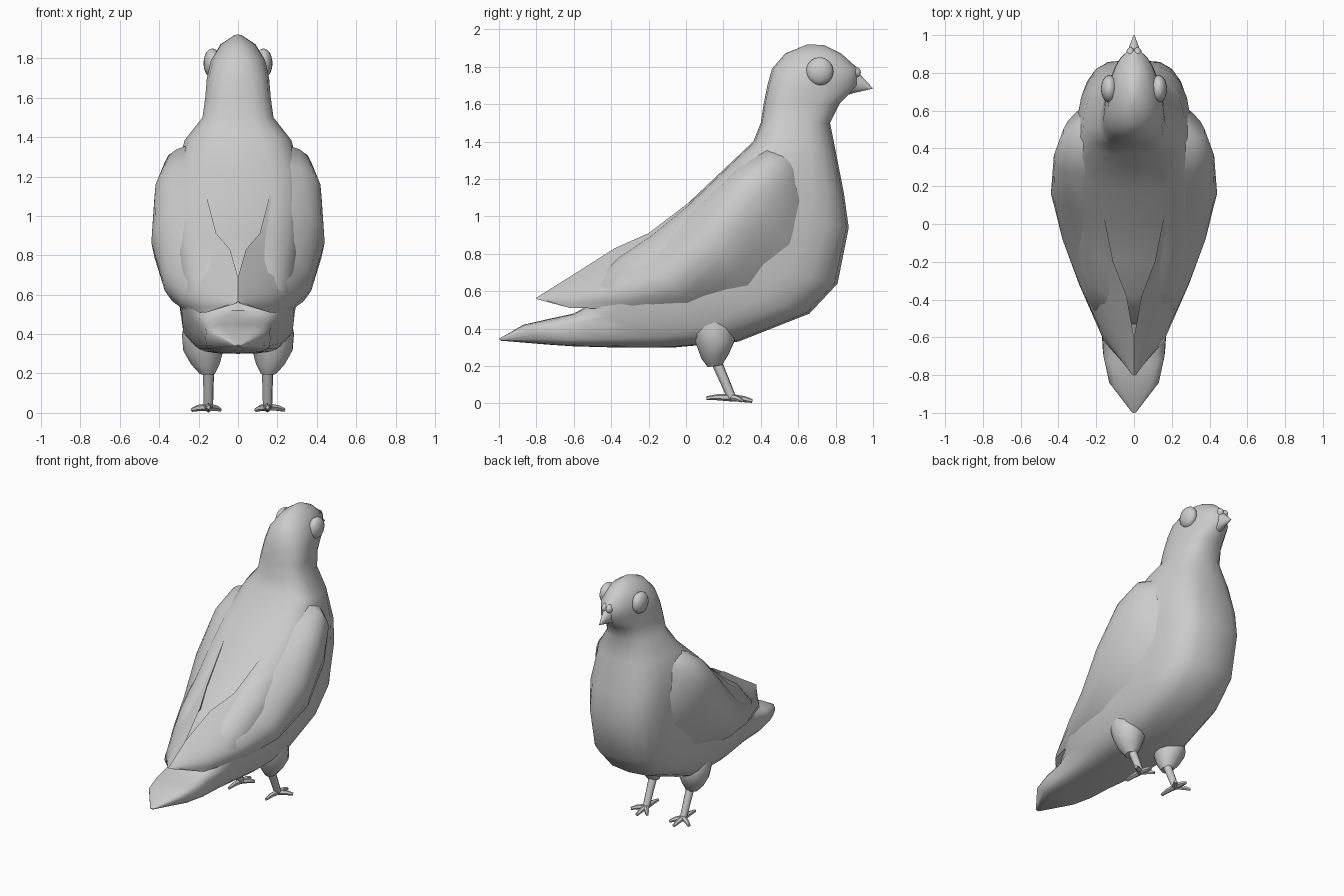
import bpy, bmesh, math
from mathutils import Vector

default = bpy.data.objects.get("Cube")
if default:
    bpy.data.objects.remove(default, do_unlink=True)

# One plumage colour for the whole bird
grey = bpy.data.materials.new("plain grey")
grey.use_nodes = True
colour = (0.6, 0.6, 0.6, 1)
grey.diffuse_color = colour
grey.node_tree.nodes["Principled BSDF"].inputs["Base Color"].default_value = colour


def finish(name, bm, angle=45):
    """Turn a bmesh into a named, shaded object."""
    bmesh.ops.recalc_face_normals(bm, faces=bm.faces)
    mesh = bpy.data.meshes.new(name)
    bm.to_mesh(mesh)
    bm.free()
    mesh.materials.append(grey)
    obj = bpy.data.objects.new(name, mesh)
    bpy.context.collection.objects.link(obj)
    bpy.ops.object.select_all(action="DESELECT")
    obj.select_set(True)
    bpy.context.view_layer.objects.active = obj
    bpy.ops.object.shade_smooth_by_angle(angle=math.radians(angle))
    return obj


def skin(bm, rings):
    """Bridge a series of closed rings and cap both ends."""
    loops = [[bm.verts.new(p) for p in ring] for ring in rings]
    for a, b in zip(loops, loops[1:]):
        count = len(a)
        for i in range(count):
            j = (i + 1) % count
            bm.faces.new((a[i], a[j], b[j], b[i]))
    bm.faces.new(loops[0])
    bm.faces.new(loops[-1])


def oval(back, front, width, power, taper=0, count=20):
    """Boxy oval from a back to a front point; taper narrows it toward the front."""
    back, front = Vector((0, *back)), Vector((0, *front))
    middle, reach = (back + front) / 2, (front - back) / 2
    ring = []
    for i in range(count):
        t = math.tau * i / count
        c, s = (math.copysign(abs(f(t)) ** (2 / power), f(t)) for f in (math.cos, math.sin))
        ring.append(middle + reach * c + Vector((width * s * (1 - taper * c), 0, 0)))
    return ring


def limb(bm, points, radii, count=8):
    """Tapered tube through a few points."""
    points = [Vector(p) for p in points]
    axis = (points[-1] - points[0]).normalized()
    u = axis.cross(Vector((1, 0.2, 0.1))).normalized()
    v = axis.cross(u)
    angles = [math.tau * i / count for i in range(count)]
    skin(bm, [[p + (u * math.cos(t) + v * math.sin(t)) * r for t in angles]
              for p, r in zip(points, radii)])


def ball(bm, centre, size):
    """Stretched sphere."""
    made = bmesh.ops.create_uvsphere(bm, u_segments=20, v_segments=12, radius=1)
    for vert in made["verts"]:
        vert.co = Vector(centre) + Vector(size) * vert.co


# Head, neck, body and tail: back point, front point, half width, squareness, taper
sections = [
    ((.65, 1.92), (.74, 1.915), .02, 2),
    ((.53, 1.87), (.83, 1.87), .09, 2),
    ((.46, 1.79), (.92, 1.79), .135, 2.2, .2),
    ((.435, 1.7), (.92, 1.7), .148, 2.4, .3),
    ((.415, 1.6), (.82, 1.6), .16, 2.6, .2),
    ((.4, 1.5), (.77, 1.5), .18, 2.6, .1),
    ((.36, 1.4), (.8, 1.35), .265, 2.6, .15),
    ((.18, 1.23), (.845, 1.12), .31, 3.3, .15),
    ((0, 1.06), (.87, .94), .315, 3.5, .15),
    ((-.2, .9), (.81, .64), .32, 3.3, .1),
    ((-.38, .78), (.66, .48), .31, 3.3, .05),
    ((-.5, .65), (.28, .33), .285, 3.5),
    ((-.53, .52), (-.05, .3), .23, 3.5),
    ((-.6, .48), (-.42, .3), .175, 3.5),
    ((-.74, .45), (-.6, .305), .165, 3.5),
    ((-.87, .42), (-.75, .315), .135, 3.5),
    ((-1, .345), (-.99, .335), .012, 2),
]
bm = bmesh.new()
skin(bm, [oval(*section) for section in sections])
finish("body", bm)

# Folded wings: upper edge, outermost point, lower edge
wing_sections = [
    ((.22, .5, 1.35), (.27, .56, 1.3), (.23, .61, 1.22)),
    ((.25, .43, 1.36), (.375, .49, 1.25), (.25, .64, 1.04)),
    ((.23, .27, 1.26), (.425, .34, 1.13), (.27, .58, .82)),
    ((.16, .05, 1.1), (.435, .14, .9), (.29, .34, .62)),
    ((.11, -.2, .91), (.37, -.1, .7), (.27, .02, .52)),
    ((.04, -.38, .83), (.27, -.34, .65), (.25, -.28, .505)),
    ((0, -.6, .69), (.14, -.58, .6), (.16, -.62, .51)),
    ((0, -.8, .565), (.01, -.8, .56), (.01, -.79, .555)),
]
steps = [i / 7 for i in range(8)]
for side, label in ((1, "left"), (-1, "right")):
    mirror = Vector((side, 1, 1))

    bm = bmesh.new()
    rings = []
    for section in wing_sections:
        top, outer, low = (Vector(p) * mirror for p in section)
        bulge = outer * 2 - (top + low) / 2
        rings.append([top * (1 - t) ** 2 + bulge * 2 * t * (1 - t) + low * t * t for t in steps])
    skin(bm, rings)
    finish(label + "_wing", bm)

    # Feathered thigh
    bm = bmesh.new()
    thigh = ((.16, .1, .54), (.172, .14, .4), (.175, .16, .32), (.165, .155, .25), (.155, .155, .2))
    limb(bm, [Vector(p) * mirror for p in thigh], (.1, .115, .105, .075, .04), 12)
    finish(label + "_thigh", bm)

    # Shank and four toes
    ankle = Vector((.15, .245, .03)) * mirror
    bm = bmesh.new()
    limb(bm, [Vector((.15, .155, .24)) * mirror, ankle], (.03, .024))
    finish(label + "_shank", bm)
    bm = bmesh.new()
    for tip in ((.15, .355, .012), (.235, .3, .015), (.09, .32, .015), (.15, .11, .028)):
        end = Vector(tip) * mirror
        limb(bm, [ankle, ankle.lerp(end, .6) + Vector((0, 0, .004)), end], (.02, .016, .01), 6)
    finish(label + "_toes", bm)

    # Bulging eye and nostril swelling
    bm = bmesh.new()
    ball(bm, Vector((.13, .715, 1.775)) * mirror, (.045, .073, .075))
    finish(label + "_eye", bm)
    bm = bmesh.new()
    ball(bm, Vector((.018, .9, 1.77)) * mirror, (.024, .035, .032))
    finish(label + "_nostril", bm)

# Beak
bm = bmesh.new()
skin(bm, [oval(*section) for section in [
    ((.84, 1.79), (.84, 1.64), .06, 2),
    ((.925, 1.765), (.9, 1.66), .035, 2),
    ((.998, 1.687), (.996, 1.682), .004, 2),
]])
finish("beak", bm)
